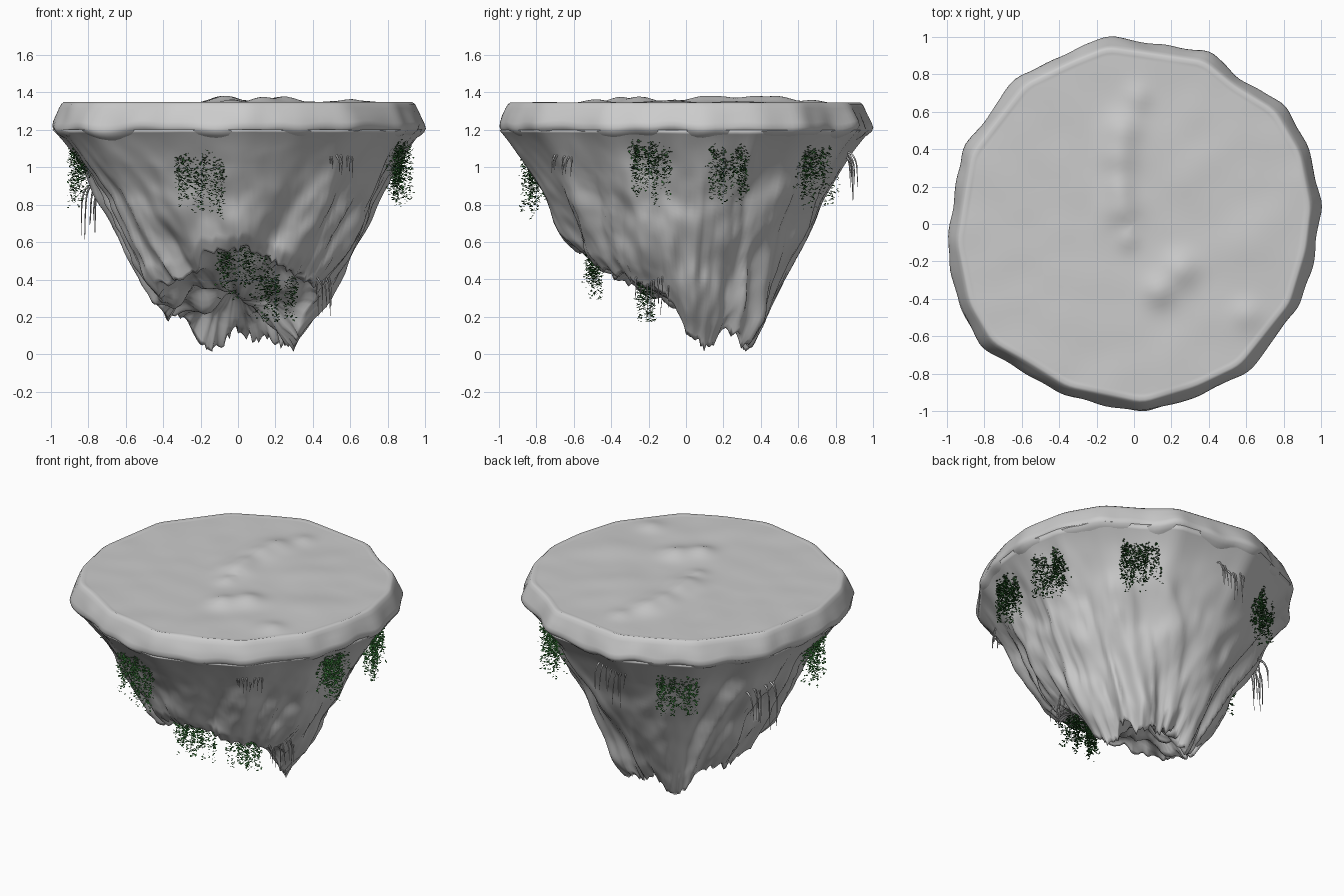
import bpy, bmesh, math, random
from mathutils import Vector, noise

if "Cube" in bpy.data.objects:
    bpy.data.objects.remove(bpy.data.objects["Cube"])

random.seed(4)
N = 200


def make_object(name, bm, smooth=True):
    me = bpy.data.meshes.new(name)
    bm.to_mesh(me)
    bm.free()
    ob = bpy.data.objects.new(name, me)
    bpy.context.collection.objects.link(ob)
    if smooth:
        for p in me.polygons:
            p.use_smooth = True
    return ob


def loft(name, rings):
    """Skin closed rings of equal size; close both ends with a centre fan."""
    bm = bmesh.new()
    rows = [[bm.verts.new(p) for p in r] for r in rings]
    for a, b in zip(rows, rows[1:]):
        for i in range(N):
            j = (i + 1) % N
            bm.faces.new((a[i], a[j], b[j], b[i]))
    for row in (rows[0], rows[-1]):
        c = sum((v.co for v in row), Vector()) / N
        mid = bm.verts.new(c)
        for i in range(N):
            bm.faces.new((row[i], row[(i + 1) % N], mid))
    bmesh.ops.recalc_face_normals(bm, faces=bm.faces)
    return make_object(name, bm)


def table(keys, a, chord=False):
    """Periodic lookup of (degrees, value) pairs; chord gives straight polygon sides."""
    a %= 360
    k = [(keys[-1][0] - 360, keys[-1][1])] + keys + [(keys[0][0] + 360, keys[0][1])]
    for (a0, v0), (a1, v1) in zip(k, k[1:]):
        if a0 <= a <= a1:
            if chord:
                s = lambda q: math.sin(math.radians(q))
                return v0 * v1 * s(a1 - a0) / (v0 * s(a - a0) + v1 * s(a1 - a))
            return v0 + (v1 - v0) * (a - a0) / (a1 - a0)


def nz(x, y, z):
    return noise.noise(Vector((x, y, z)))


# Outline of the plateau as seen from above
pts = [(1, .1), (.94, .4), (.8, .64), (.57, .78), (.4, .92), (.2, .95), (-.15, 1), (-.35, .92),
       (-.62, .79), (-.92, .4), (-1, -.1), (-.93, -.45), (-.8, -.67), (-.62, -.77),
       (-.38, -.92), (.05, -1.01), (.35, -.92), (.6, -.8), (.88, -.45), (.97, -.15)]
outline = sorted((math.degrees(math.atan2(y, x)) % 360, math.hypot(x, y)) for x, y in pts)
angles = [360 * i / N for i in range(N)]


def out_r(a):
    return sum(table(outline, a + d, True) for d in (-2, 0, 2)) / 3


# Low mounds on the plateau: x, y, radius, height
mounds = [(.02, .68, .09, .02), (-.06, .5, .12, .035), (-.08, .35, .12, .035), (-.08, .2, .1, .03),
          (-.07, .08, .12, .035), (-.03, -.08, .08, .02), (.13, -.36, .1, .03), (.25, -.24, .12, .035),
          (.6, -.48, .1, .022), (.6, -.1, .2, .015), (.3, .3, .2, .012), (.15, -.75, .15, .008)]


def top_z(x, y):
    z = 1.342 + .005 * nz(x * 5, y * 5, 3)
    return z + sum(h * math.exp(-((x - a) ** 2 + (y - b) ** 2) / (r * r) * 1.6)
                   for a, b, r, h in mounds)


# Plateau slab with bulging rim
rings = []
for s in [.02] + [i / 30 for i in range(2, 28)] + [.915]:
    ring = []
    for a in angles:
        r = out_r(a) * s
        x, y = r * math.cos(math.radians(a)), r * math.sin(math.radians(a))
        ring.append((x, y, top_z(x, y)))
    rings.append(ring)
for s, z in [(.935, 1.347), (.948, 1.337), (.96, 1.315), (.975, 1.28), (.993, 1.24), (1, 1.215),
             (.992, 1.195), (.97, 1.175), (.935, 1.155), (.89, 1.135), (.8, 1.13), (.7, 1.16)]:
    ring = []
    for a in angles:
        c, d = math.cos(math.radians(a)), math.sin(math.radians(a))
        low = max(0, min(1, (1.33 - z) / .1))
        r = out_r(a) * s + .016 * low * nz(c * 6, d * 6, z * 8)
        ring.append((r * c, r * d, z + low * .03 * nz(c * 5, d * 5, 7)))
    rings.append(ring)
loft("plateau", rings)

# Height of the ragged lower edge of the rock by angle
edge = [(0, .13), (10, .08), (25, 0), (35, .1), (44, .12), (55, .03), (66, .1), (78, .06), (92, .15),
        (105, .03), (114, .02), (126, .08), (138, .2), (152, .22), (168, .18), (185, .27), (200, .3),
        (215, .36), (230, .4), (245, .46), (258, .56), (275, .57), (290, .5), (305, .43),
        (320, .4), (340, .36), (350, .27)]


def edge_z(a, rough=1):
    c, d = math.cos(math.radians(a)), math.sin(math.radians(a))
    jag = abs(nz(c * 8, d * 8, 2)) * .1 + abs(nz(c * 18, d * 18, 5)) * .03
    return max(0, table(edge, a) + rough * jag - .025)


def wall_r(a, z):
    """Cone radius plus ridges, grooves and ledges."""
    c, d = math.cos(math.radians(a)), math.sin(math.radians(a))
    r = .31 + .505 * z
    r += max(0, z - .95) ** 2 * .8
    r *= 1 + (out_r(a) - .975) * z
    # two stubby tips at the back spread the foot
    for tip, amount in ((55, .09), (112, .05)):
        r += amount * max(0, 1 - z * 1.5) * math.exp(-((a - tip) / 16) ** 2)
    low = max(0, min(1, (1.2 - z) / .35))
    tw = a + 25 * z * math.sin(math.radians(a * 2))
    u, v = math.cos(math.radians(tw)), math.sin(math.radians(tw))
    ridge = .09 * (.25 - abs(nz(u * 3.2, v * 3.2, z * .9)))
    ridge += .03 * (.2 - abs(nz(u * 7, v * 7, z * 2 + 4)))
    lump = .04 * nz(c * 3, d * 3, z * 4 + 9) + .01 * nz(c * 10, d * 10, z * 9)
    rough = 1.2 if d < .2 else 1.2 - .6 * min(1, (d - .2) * 2)
    return r + low * (ridge + lump * rough)


# Hanging rock: side wall, then lumpy underside
rings = []
T = 46
for i in range(T + 1):
    ring = []
    for a in angles:
        z = 1.2 + (edge_z(a) - 1.2) * i / T
        r = wall_r(a, z) - .025 * max(0, i / T - .9) * 10
        ring.append((r * math.cos(math.radians(a)), r * math.sin(math.radians(a)), z))
    rings.append(ring)
for s in [.96, .91, .85, .78, .7, .6, .5, .4, .3, .2, .1, .03]:
    ring = []
    for a in angles:
        f = min(1, (1 - s) * 1.15)
        fade = max(0, 1 - f * 2.5)
        e = edge_z(a, fade) + .05 * (1 - fade)
        spread = sum(table(edge, a + k) for k in (-16, -8, 0, 8, 16)) / 5 + .04
        e = e * fade + spread * (1 - fade)
        r = wall_r(a, e) * s - .025 * s
        x, y = r * math.cos(math.radians(a)), r * math.sin(math.radians(a))
        z = e + (.32 - e) * f * f * (3 - 2 * f)
        z += .14 * min(1, f * 3) * nz(x * 6, y * 6, 1) + .04 * f * nz(x * 14, y * 14, 8)
        ring.append((x, y, z))
    rings.append(ring)
loft("hanging_rock", rings)

# Curtains of ivy leaves: x, y, top height, width
green = bpy.data.materials.new("ivy_green")
green.diffuse_color = (.03, .15, .03, 1)
green.use_nodes = True
green.node_tree.nodes["Principled BSDF"].inputs["Base Color"].default_value = green.diffuse_color
curtains = [("front", -.2, -.82, 1.1, .25), ("left", -.85, -.19, 1.16, .23),
            ("right_front", .86, -.19, 1.16, .22), ("right_back", .86, .22, 1.16, .21),
            ("back_right", .52, .69, 1.14, .24), ("back_left", -.43, .72, 1.14, .25),
            ("low_front", .03, -.5, .58, .28), ("low_right", .21, -.22, .47, .22)]
for name, x, y, z, w in curtains:
    bm = bmesh.new()
    out = Vector((x, y, 0)).normalized()
    scale = 1
    if name.startswith("low"):
        out, scale = Vector((0, -1, 0)), .8
    side = Vector((-out.y, out.x, 0))
    for strand in range(38):
        u = random.uniform(-.5, .5) * w
        depth = random.uniform(-.04, .04)
        length = random.uniform(.18, .38) * scale
        head = random.uniform(0, .06)
        for k in range(int(length * 100)):
            h = head + (length - head) * random.random() ** 1.3
            p = Vector((x, y, z - h)) + side * (u + random.gauss(0, .008))
            p += out * (depth + random.gauss(0, .008))
            q = random.uniform(0, 6.28)
            l = Vector((math.cos(q), math.sin(q), random.uniform(-.7, .2))) * random.uniform(.007, .012)
            m = Vector((-math.sin(q), math.cos(q), random.uniform(-.5, .5))) * .006
            bm.faces.new([bm.verts.new(p + o) for o in (-l, m, l, -m)])
    ob = make_object("ivy_" + name, bm, False)
    ob.data.materials.append(green)

# Bare roots that arch out of the rock and hang: x, y, top height, drop, width
roots = [("front", .52, -.63, 1.11, .17, .16), ("back", -.05, .82, 1.1, .28, .2),
         ("left", -.72, .25, .93, .3, .2), ("low_right", .4, -.16, .46, .24, .18)]
for name, x, y, z, drop, w in roots:
    cu = bpy.data.curves.new("roots_" + name, 'CURVE')
    cu.dimensions = '3D'
    cu.bevel_depth = .006
    cu.bevel_resolution = 1
    cu.resolution_u = 4
    out = Vector((x, y, 0)).normalized()
    side = Vector((-out.y, out.x, 0))
    for k in range(8):
        b = Vector((x, y, z)) + side * (k / 7 - .5) * w + Vector((0, 0, random.uniform(-.04, .01)))
        reach, fall = random.uniform(.03, .09), drop * random.uniform(.55, 1.1)
        path = [(-.06, 0, 1), (reach * .6, -.005, 1), (reach, -.05, .8),
                (reach + .01, -.5 * fall, .6), (reach + .012, -fall, .15)]
        sp = cu.splines.new('NURBS')
        sp.points.add(len(path) - 1)
        sp.use_endpoint_u = True
        sp.order_u = 3
        for pt, (o, dz, rad) in zip(sp.points, path):
            pt.co = (*(b + out * o + side * random.uniform(-.01, .01) + Vector((0, 0, dz))), 1)
            pt.radius = rad
    bpy.context.collection.objects.link(bpy.data.objects.new("roots_" + name, cu))
